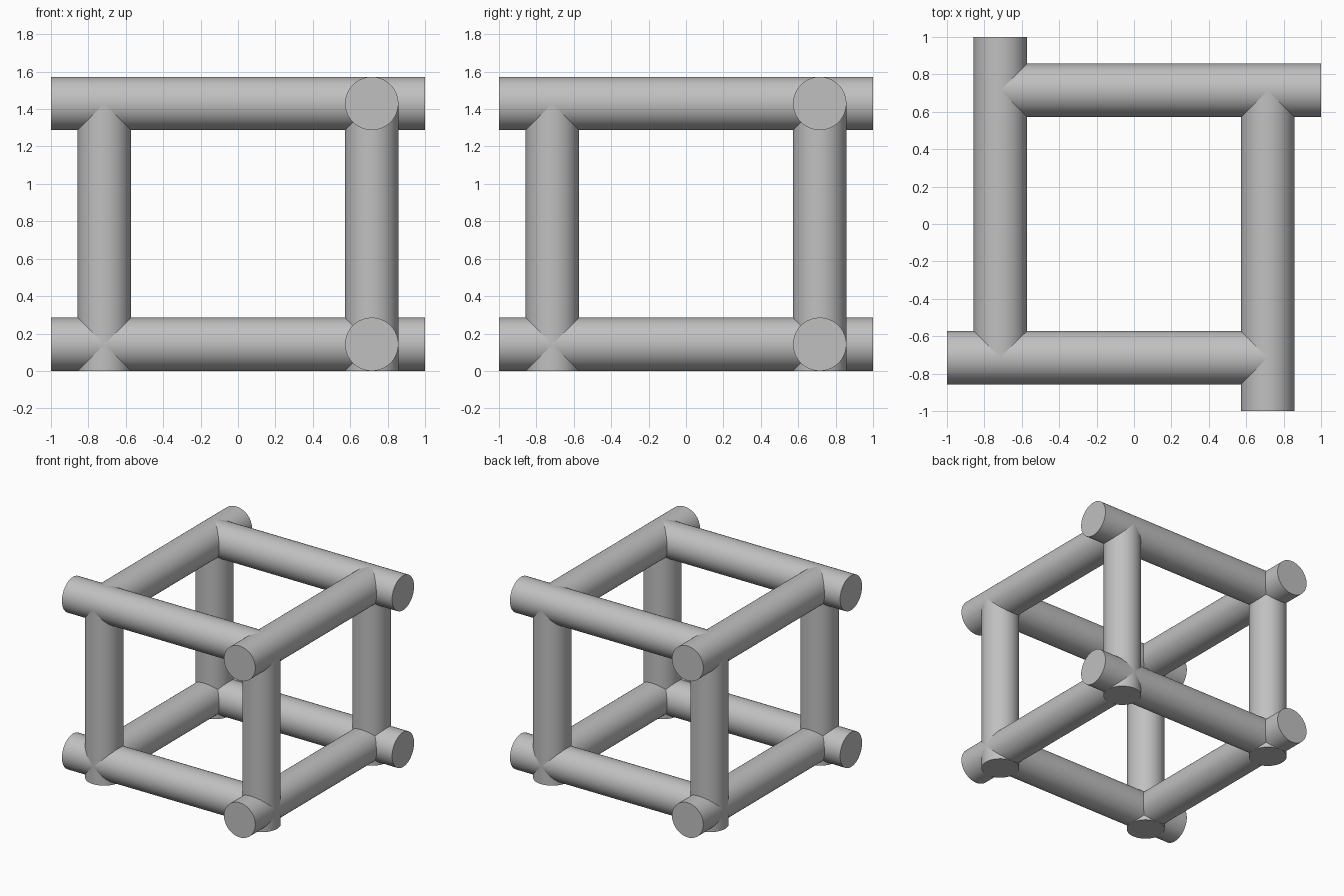
import bpy
from math import pi, radians
from mathutils import Matrix, Vector

cube = bpy.data.objects.get("Cube")
if cube:
    bpy.data.objects.remove(cube, do_unlink=True)

RADIUS = 0.1425
OFFSET = 0.715      # distance of each bar axis from the centre
LOW, HIGH = RADIUS, 1.43

grey = bpy.data.materials.new("plain grey")
grey.use_nodes = True
colour = (0.53, 0.53, 0.53, 1)
grey.diffuse_color = colour
grey.node_tree.nodes["Principled BSDF"].inputs["Base Color"].default_value = colour


def rod(name, start, end):
    """Round bar with flat ends between two points."""
    start, end = Vector(start), Vector(end)
    axis = end - start
    bpy.ops.mesh.primitive_cylinder_add(
        vertices=64, radius=RADIUS, depth=axis.length,
        location=(start + end) / 2,
        rotation=axis.to_track_quat("Z", "Y").to_euler())
    obj = bpy.context.object
    obj.name = name
    obj.data.materials.append(grey)
    bpy.ops.object.shade_smooth_by_angle(angle=radians(30))


# Each side repeats the front one, turned a quarter about z
for i, side in enumerate(("front", "left", "back", "right")):
    turn = Matrix.Rotation(i * pi / 2, 3, "Z")
    for level, z in (("lower", LOW), ("upper", HIGH)):
        rod(f"{level}_{side}_bar",
            turn @ Vector((-1, -OFFSET, z)),
            turn @ Vector((OFFSET, -OFFSET, z)))
    # Post rises from the ground into the upper bar
    rod(f"{side}_post",
        turn @ Vector((-OFFSET, -OFFSET, 0)),
        turn @ Vector((-OFFSET, -OFFSET, HIGH)))
